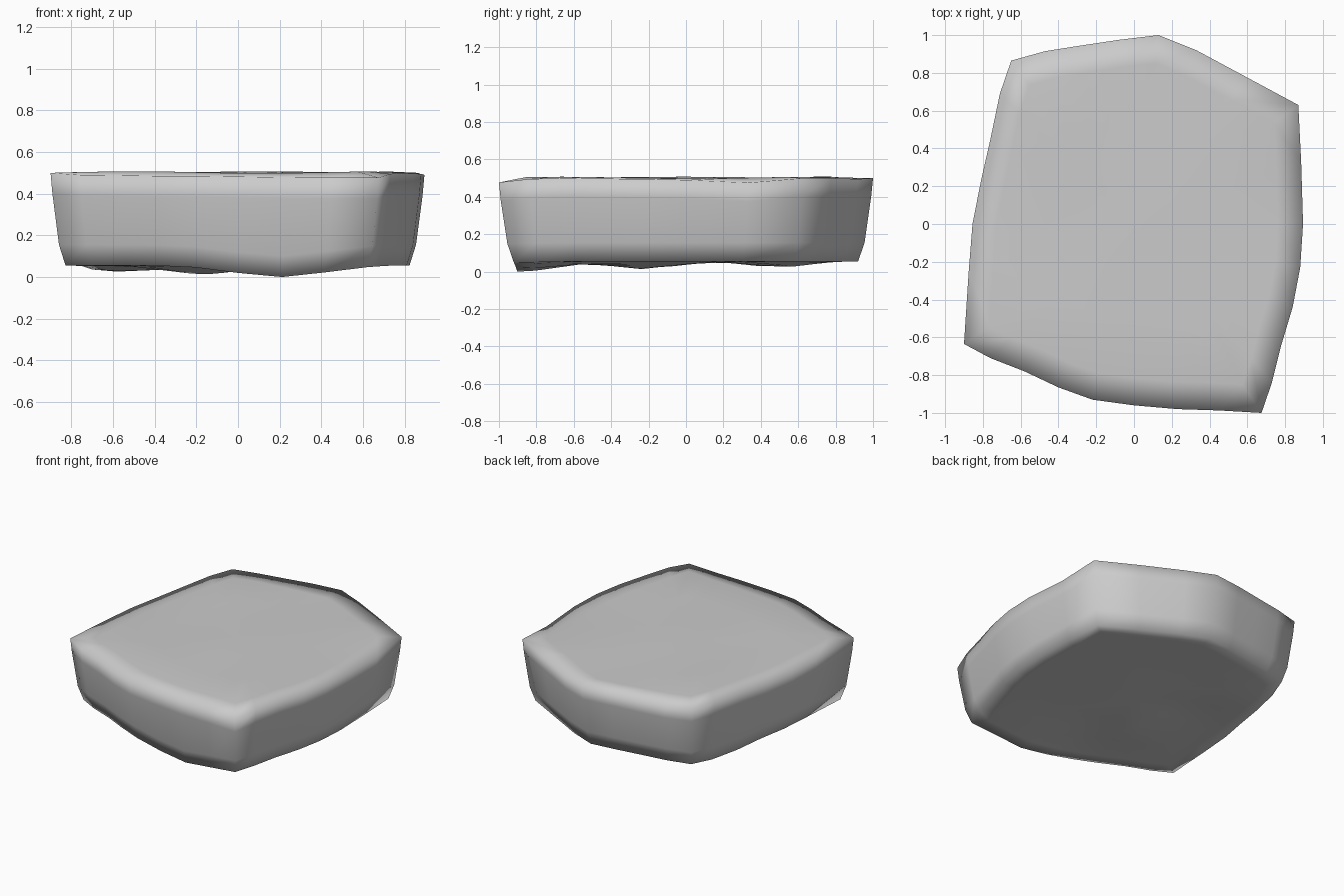
import bpy, bmesh, math

if "Cube" in bpy.data.objects:
    bpy.data.objects.remove(bpy.data.objects["Cube"])

# Plan outline of the slab, counter-clockwise: x, y, height of top rim
OUTLINE = [
    (-.90, -.635, .50), (-.76, -.71, .49), (-.58, -.78, .488), (-.40, -.865, .485),
    (-.22, -.93, .485), (0, -.96, .482), (.23, -.98, .478), (.45, -.987, .477),
    (.675, -1.0, .477), (.73, -.84, .495), (.78, -.64, .50), (.84, -.44, .497),
    (.88, -.23, .495), (.895, 0, .49), (.885, .33, .475), (.87, .63, .50),
    (.60, .775, .50), (.33, .92, .495), (.13, 1.0, .50), (-.08, .975, .50),
    (-.28, .945, .495), (-.47, .915, .492), (-.65, .865, .495), (-.71, .69, .497),
    (-.76, .45, .495), (-.81, .23, .49), (-.855, 0, .49), (-.875, -.25, .495)]

# Low spots on the underside: x, y, depth, radius
DIPS = [(.20, -.90, .055, .30), (-.15, -.20, .042, .25), (-.54, .48, .035, .22)]


def floor_z(x, y):
    return .055 - sum(d * math.exp(-((x - a) ** 2 + (y - b) ** 2) / r ** 2)
                      for a, b, d, r in DIPS)


def top_z(x, y):
    return .503 + .005 * math.sin(5 * x + 1) * math.cos(4 * y)


bm = bmesh.new()


def ring(scale, height):
    return [bm.verts.new((x * scale, y * scale, height(x * scale, y * scale, rim)))
            for x, y, rim in OUTLINE]


# Rings from the underside, up the flared sides, onto the top
under = lambda x, y, rim: floor_z(x, y)
upper = lambda x, y, rim: top_z(x, y)
rings = [ring(.3, under), ring(.58, under), ring(.82, under), ring(.92, under),
         ring(.955, lambda x, y, rim: floor_z(x, y) + .10),
         ring(.99, lambda x, y, rim: rim - .10),
         ring(1.0, lambda x, y, rim: rim),
         ring(.85, upper), ring(.55, upper), ring(.25, upper)]
n = len(OUTLINE)
for a, b in zip(rings, rings[1:]):
    for i in range(n):
        j = (i + 1) % n
        bm.faces.new((a[i], a[j], b[j], b[i]))

# Close the centres of underside and top
low = bm.verts.new((0, 0, floor_z(0, 0)))
high = bm.verts.new((0, 0, top_z(0, 0)))
for i in range(n):
    j = (i + 1) % n
    bm.faces.new((low, rings[0][j], rings[0][i]))
    bm.faces.new((high, rings[-1][i], rings[-1][j]))

# Rest on the ground, smooth throughout
lowest = min(v.co.z for v in bm.verts)
for v in bm.verts:
    v.co.z -= lowest
for f in bm.faces:
    f.smooth = True
bmesh.ops.recalc_face_normals(bm, faces=bm.faces)
mesh = bpy.data.meshes.new("stone_slab")
bm.to_mesh(mesh)
bm.free()
bpy.context.collection.objects.link(bpy.data.objects.new("stone_slab", mesh))
